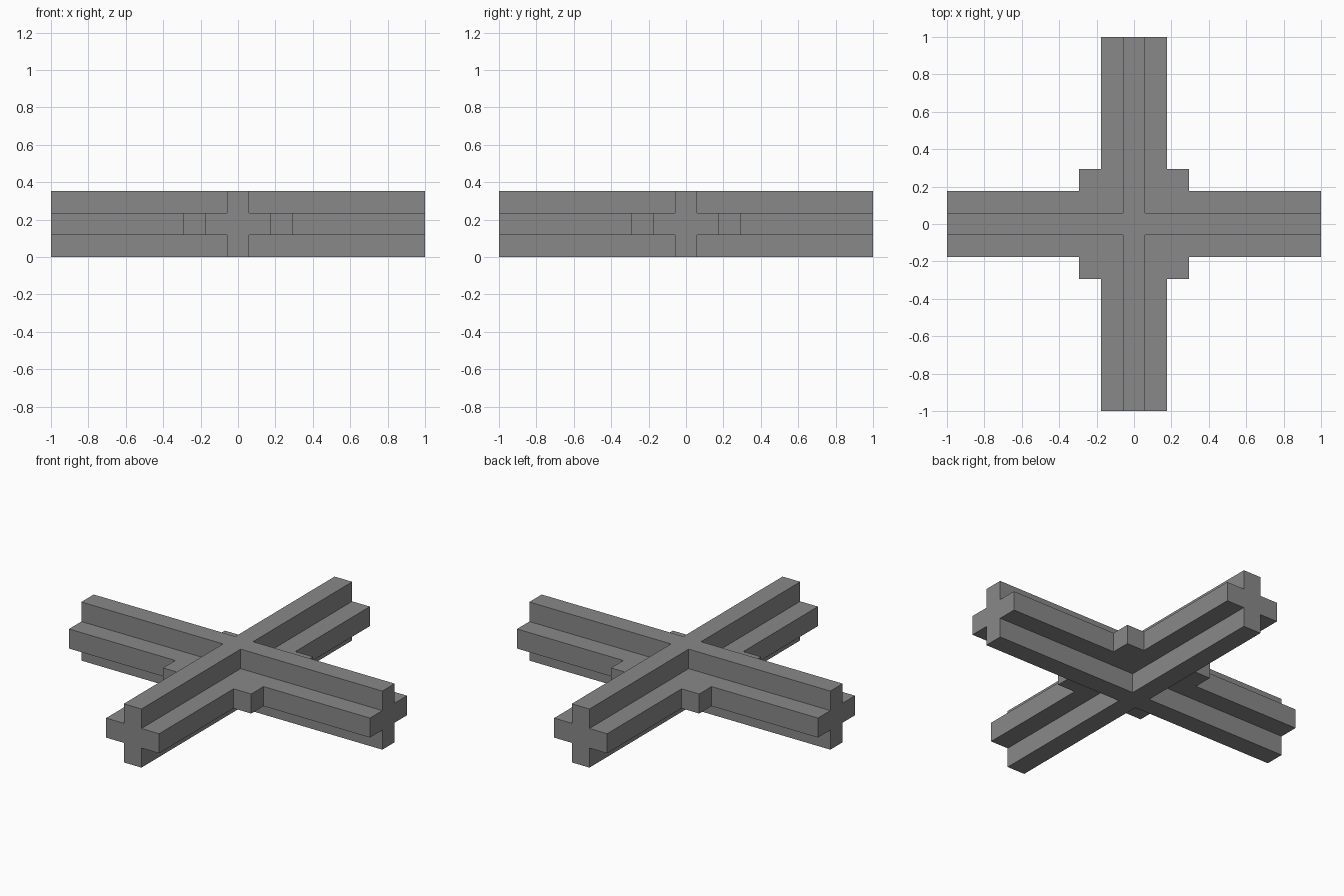
import bpy
import bmesh
from math import radians
from mathutils import Matrix

default = bpy.data.objects.get("Cube")
if default:
    bpy.data.objects.remove(default, do_unlink=True)

ARM = 1.0            # half length of each arm
HEIGHT = 0.352
FLANGE = HEIGHT / 2  # half width of the horizontal flange
RIB = HEIGHT / 6     # half thickness of rib and flange
GUSSET = 0.293       # half width of the square at the crossing

grey = bpy.data.materials.new("mid grey")
grey.use_nodes = True
grey.diffuse_color = (0.25, 0.25, 0.25, 1)
grey.node_tree.nodes["Principled BSDF"].inputs["Base Color"].default_value = grey.diffuse_color


def prism(name, quarter, half_height):
    """Extrude an outline made of one quarter repeated four times about z."""
    bm = bmesh.new()
    corners = []
    for turn in range(4):
        spin = Matrix.Rotation(radians(90 * turn), 3, "Z")
        for x, y in quarter:
            point = spin @ Matrix.Translation((x, y, 0)).translation
            point.z = HEIGHT / 2 - half_height
            corners.append(bm.verts.new(point))
    base = bm.faces.new(corners)
    walls = bmesh.ops.extrude_face_region(bm, geom=[base])["geom"]
    top = [v for v in walls if isinstance(v, bmesh.types.BMVert)]
    bmesh.ops.translate(bm, verts=top, vec=(0, 0, 2 * half_height))
    # extruding a lone face keeps its base, so the prism is closed
    bmesh.ops.recalc_face_normals(bm, faces=bm.faces)
    mesh = bpy.data.meshes.new(name)
    bm.to_mesh(mesh)
    bm.free()
    mesh.materials.append(grey)
    obj = bpy.data.objects.new(name, mesh)
    bpy.context.collection.objects.link(obj)
    return obj


# Horizontal flange with the stepped square at the crossing
beam = prism("cross_beam", [(ARM, -FLANGE), (ARM, FLANGE), (GUSSET, FLANGE),
                            (GUSSET, GUSSET), (FLANGE, GUSSET)], RIB)
# Tall upright ribs running along both arms
ribs = prism("upright_ribs", [(ARM, -RIB), (ARM, RIB), (RIB, RIB)], HEIGHT / 2)

# Join both into one clean solid
join = beam.modifiers.new("join", "BOOLEAN")
join.operation = "UNION"
join.solver = "EXACT"
join.object = ribs
graph = bpy.context.evaluated_depsgraph_get()
solid = bpy.data.meshes.new_from_object(beam.evaluated_get(graph))
beam.modifiers.clear()
beam.data = solid
bpy.data.objects.remove(ribs, do_unlink=True)

# Merge coplanar pieces into flat faces
bm = bmesh.new()
bm.from_mesh(solid)
bmesh.ops.remove_doubles(bm, verts=bm.verts, dist=0.0001)
bmesh.ops.dissolve_limit(bm, angle_limit=radians(1), verts=bm.verts, edges=bm.edges)
bm.to_mesh(solid)
bm.free()
